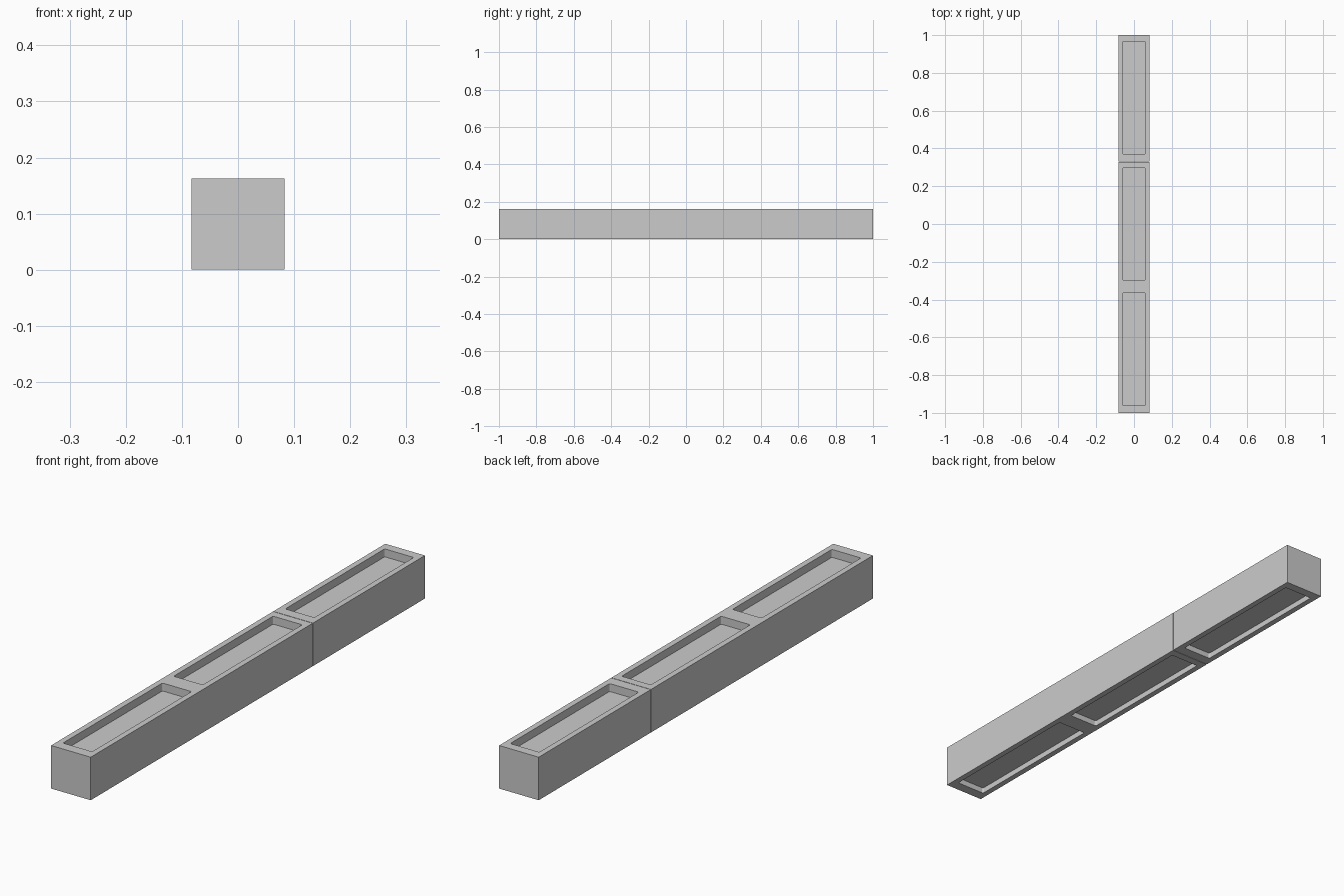
import bpy, bmesh

if "Cube" in bpy.data.objects:
    bpy.data.objects.remove(bpy.data.objects["Cube"])

W, H = 0.166, 0.163          # beam cross-section
PW, PL = 0.122, 0.595        # pocket outline
TOP, BOTTOM = 0.030, 0.022   # pocket depths
CENTRES = (-0.6625, 0.0, 0.6675)


def box(name, y0, y1, z0, z1, w, corner=0.0):
    bm = bmesh.new()
    bmesh.ops.create_cube(bm, size=1)
    for v in bm.verts:
        v.co.x *= w
        v.co.y = (y0 + y1) / 2 + v.co.y * (y1 - y0)
        v.co.z = (z0 + z1) / 2 + v.co.z * (z1 - z0)
    if corner:
        upright = [e for e in bm.edges
                   if abs(e.verts[0].co.z - e.verts[1].co.z) > 1e-5]
        bmesh.ops.bevel(bm, geom=upright, offset=corner, segments=3,
                        profile=0.5, affect='EDGES')
    me = bpy.data.meshes.new(name)
    bm.to_mesh(me)
    bm.free()
    ob = bpy.data.objects.new(name, me)
    bpy.context.collection.objects.link(ob)
    return ob


def carve(beam, y):
    # matching shallow pockets in the top and underside
    for side, z0, z1 in (("top", H - TOP, H + 0.05), ("bottom", -0.05, BOTTOM)):
        cutter = box(f"{side}_pocket_cutter", y - PL / 2, y + PL / 2,
                     z0, z1, PW, 0.006)
        cutter.hide_render = True
        cutter.hide_viewport = True
        mod = beam.modifiers.new(f"{side}_pocket", 'BOOLEAN')
        mod.operation = 'DIFFERENCE'
        mod.solver = 'EXACT'
        mod.object = cutter


# Long beam section with two pockets, short section with one, butted at a seam
long_beam = box("long_beam_section", -1.0, 0.328, 0, H, W)
short_beam = box("short_beam_section", 0.330, 1.0, 0, H, W)
carve(long_beam, CENTRES[0])
carve(long_beam, CENTRES[1])
carve(short_beam, CENTRES[2])
